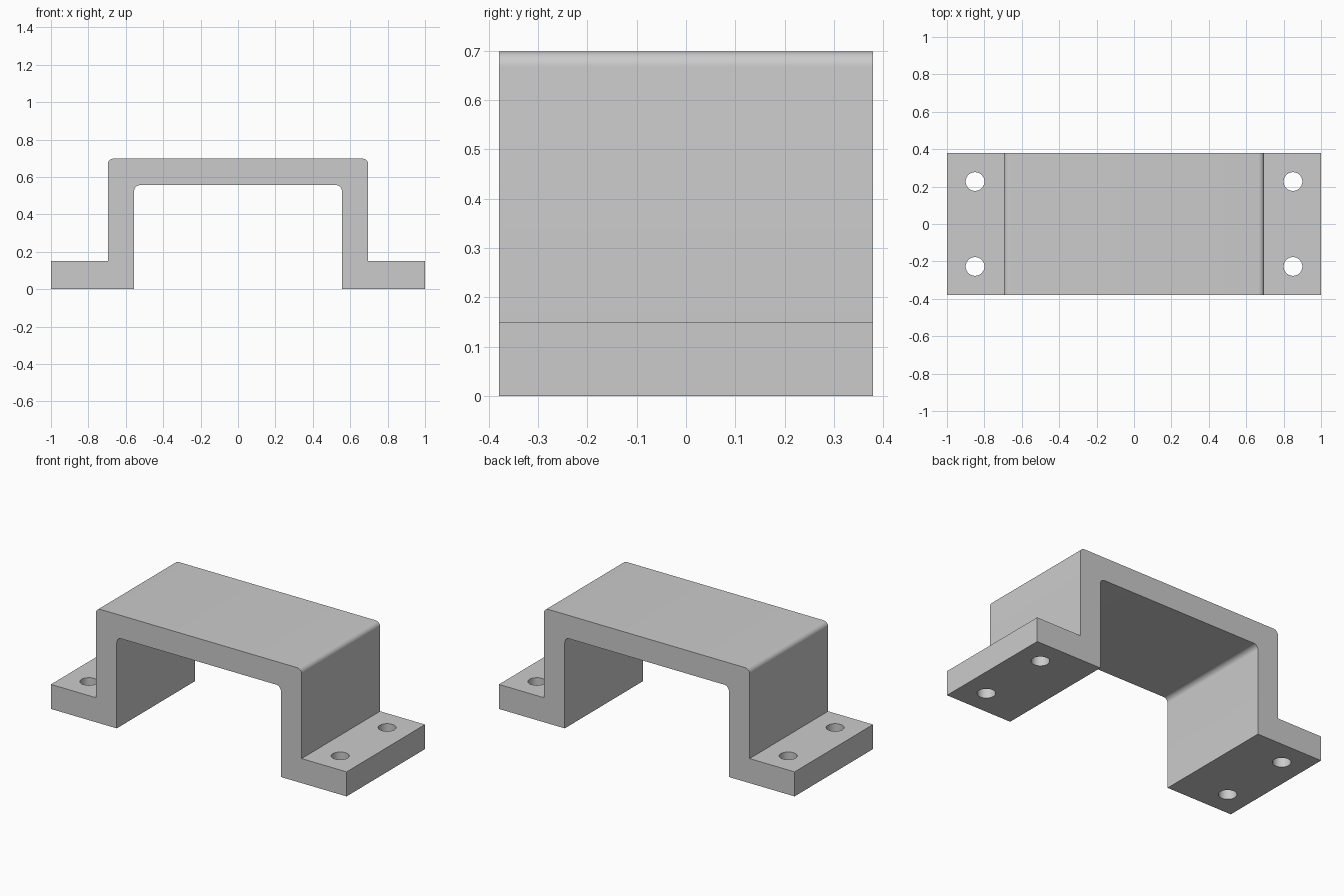
import bpy, bmesh, math
from mathutils import Vector

if "Cube" in bpy.data.objects:
    bpy.data.objects.remove(bpy.data.objects["Cube"], do_unlink=True)

DEPTH = 0.758
FILLET = 0.03

grey = bpy.data.materials.new("light grey")
grey.use_nodes = True
colour = (0.6, 0.6, 0.6, 1)
grey.diffuse_color = colour
grey.node_tree.nodes["Principled BSDF"].inputs["Base Color"].default_value = colour


def rounded_corner(x, z):
    """Arc of the top left-hand corner, from the leg up to the bridge."""
    steps = 8
    return [(x - FILLET + FILLET * math.cos(a), z - FILLET + FILLET * math.sin(a))
            for a in (math.pi / 2 * i / steps for i in range(steps + 1))]


# Bracket: mirrored profile extruded along its depth
outer = [(1, 0), (1, 0.15), (0.696, 0.15)] + rounded_corner(0.696, 0.698)
inner = rounded_corner(0.555, 0.556)[::-1] + [(0.555, 0)]
mirror = lambda pts: [(-x, z) for x, z in reversed(pts)]
profile = outer + mirror(outer) + mirror(inner) + inner

bm = bmesh.new()
face = bm.faces.new([bm.verts.new((x, -DEPTH / 2, z)) for x, z in profile])
result = bmesh.ops.extrude_face_region(bm, geom=[face])
bmesh.ops.translate(bm, vec=Vector((0, DEPTH, 0)),
                    verts=[v for v in result["geom"] if isinstance(v, bmesh.types.BMVert)])
bmesh.ops.recalc_face_normals(bm, faces=bm.faces)
mesh = bpy.data.meshes.new("bracket")
bm.to_mesh(mesh)
bm.free()
mesh.materials.append(grey)
bracket = bpy.data.objects.new("bracket", mesh)
bpy.context.collection.objects.link(bracket)

# Screw holes: four cylinders cut through the feet
bm = bmesh.new()
for x in (-0.85, 0.85):
    for y in (-0.227, 0.227):
        made = bmesh.ops.create_cone(bm, cap_ends=True, segments=48,
                                     radius1=0.05, radius2=0.05, depth=0.4)
        bmesh.ops.translate(bm, vec=Vector((x, y, 0.08)), verts=made["verts"])
cut_mesh = bpy.data.meshes.new("screw_hole_cutter")
bm.to_mesh(cut_mesh)
bm.free()
cut_mesh.materials.append(grey)
cutter = bpy.data.objects.new("screw_hole_cutter", cut_mesh)
bpy.context.collection.objects.link(cutter)
cutter.hide_render = True
cutter.hide_set(True)

cut = bracket.modifiers.new("screw_holes", "BOOLEAN")
cut.operation = "DIFFERENCE"
cut.solver = "EXACT"
cut.object = cutter

# Apply the cut, then smooth the fillets and hole walls
bpy.ops.object.select_all(action="DESELECT")
bracket.select_set(True)
bpy.context.view_layer.objects.active = bracket
bpy.ops.object.modifier_apply(modifier=cut.name)
bpy.data.objects.remove(cutter, do_unlink=True)
bpy.ops.object.shade_smooth_by_angle(angle=math.radians(30))
